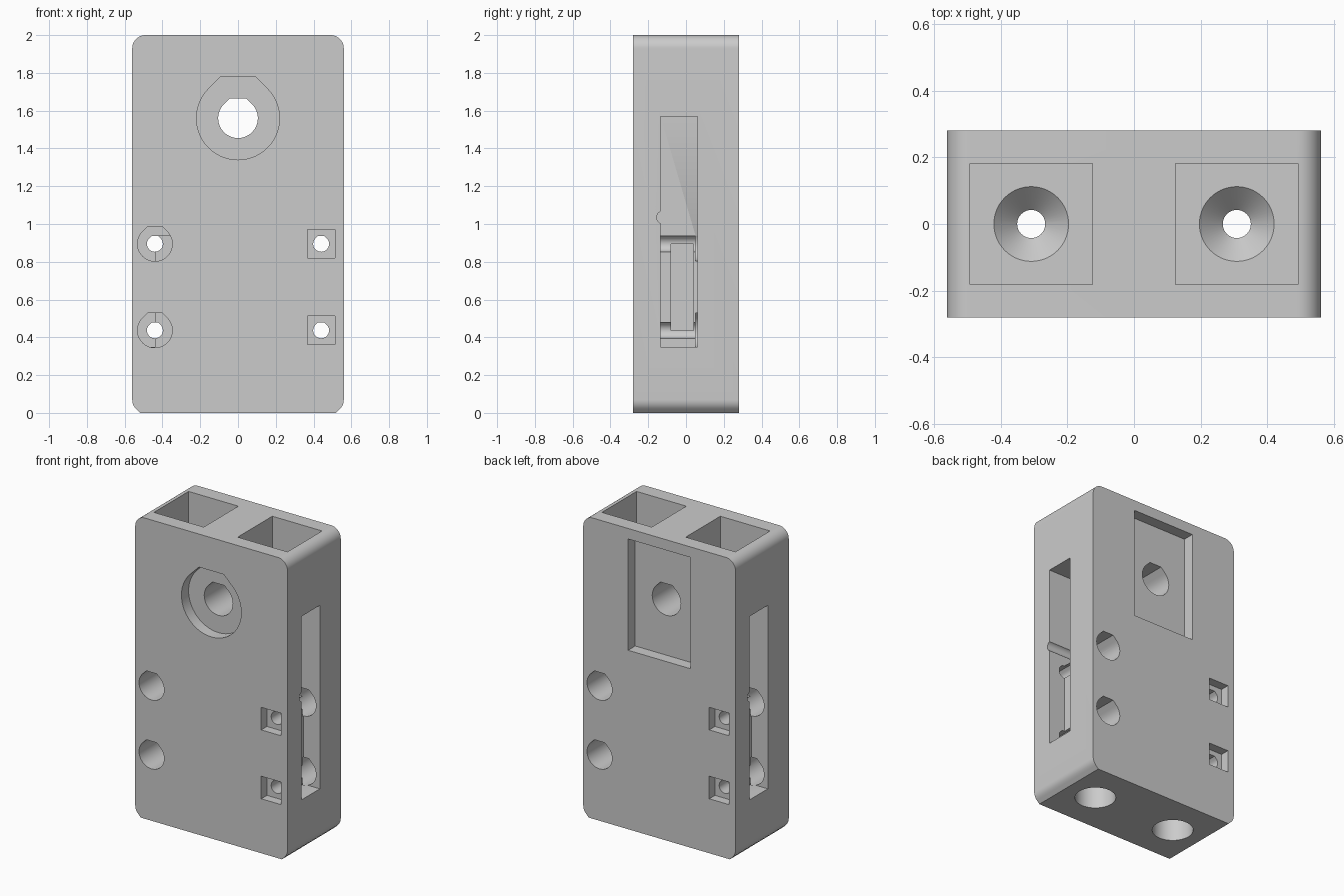
import bpy
import bmesh
import math

if "Cube" in bpy.data.objects:
    bpy.data.objects.remove(bpy.data.objects["Cube"], do_unlink=True)

HALF_W, HALF_D, HEIGHT = 0.56, 0.28, 2.0
OUT = 0.1  # how far cutters reach past the surface


def make_object(name, bm):
    bmesh.ops.recalc_face_normals(bm, faces=bm.faces)
    mesh = bpy.data.meshes.new(name)
    bm.to_mesh(mesh)
    bm.free()
    obj = bpy.data.objects.new(name, mesh)
    bpy.context.collection.objects.link(obj)
    return obj


def loft(name, rings):
    """Skin a list of equal rings and cap both ends."""
    bm = bmesh.new()
    rows = [[bm.verts.new(p) for p in ring] for ring in rings]
    n = len(rows[0])
    for low, high in zip(rows, rows[1:]):
        for i in range(n):
            j = (i + 1) % n
            bm.faces.new((low[i], low[j], high[j], high[i]))
    bm.faces.new(rows[0])
    bm.faces.new(rows[-1])
    return make_object(name, bm)


def prism(name, profile, start, end, axis="y", turned=False):
    """Extrude a 2D profile along an axis, optionally turned half round z."""
    s = -1 if turned else 1
    place = {
        "x": lambda a, b, d: (s * d, s * a, b),
        "y": lambda a, b, d: (s * a, s * d, b),
        "z": lambda a, b, d: (s * a, s * b, d),
    }[axis]
    return loft(name, [[place(a, b, d) for a, b in profile] for d in (start, end)])


def rect(a0, b0, a1, b1):
    return [(a0, b0), (a1, b0), (a1, b1), (a0, b1)]


def arc(cx, cz, r, first, last, steps):
    return [(cx + r * math.cos(math.radians(first + (last - first) * i / steps)),
             cz + r * math.sin(math.radians(first + (last - first) * i / steps)))
            for i in range(steps + 1)]


def roofed_circle(cx, cz, r):
    """Circle with 45 degree shoulders and a flat top."""
    flat = r * math.tan(math.pi / 8)
    return arc(cx, cz, r, 135, 405, 42) + [(cx + flat, cz + r), (cx - flat, cz + r)]


def circle(r, z, cx, n=56):
    return [(cx + r * math.cos(math.tau * i / n), r * math.sin(math.tau * i / n), z)
            for i in range(n)]


# Block: rounded upper corners, chamfered round lower corners
R = 0.07
right_side = ([(HALF_W - R + R * math.tan(math.pi / 8), 0)]
              + arc(HALF_W - R, R, R, -45, 0, 6)
              + arc(HALF_W - R, HEIGHT - R, R, 0, 90, 12))
outline = right_side + [(-x, z) for x, z in reversed(right_side)]
block = prism("block", outline, -HALF_D, HALF_D)

cutters = []

# Central bore, round front recess and square back recess
cutters.append(prism("centre_bore", roofed_circle(0, 1.56, 0.105),
                     -HALF_D - OUT, HALF_D + OUT))
cutters.append(prism("front_recess", roofed_circle(0, 1.56, 0.22),
                     -HALF_D - OUT, -0.205))
cutters.append(prism("back_recess", rect(-0.23, 1.19, 0.23, 1.93),
                     0.205, HALF_D + OUT))

# Side slots, bolt holes, head bores and nut pockets, repeated by a half turn
SLOT = [(0.44, 0.35), (0.7, 0.35), (0.7, 1.57), (0.36, 1.57), (0.36, 0.94), (0.44, 0.94)]
BOLT_X = 0.44
for turned in (False, True):
    cutters.append(prism("side_slot", SLOT, -0.135, 0.06, turned=turned))
    cutters.append(prism("inner_window", rect(-0.08, 0.435, 0.04, 0.895),
                         0.37, 0.5, "x", turned))
    cutters.append(prism("slot_notch", arc(-0.12, 1.035, 0.035, 0, 345, 23),
                         0.365, 0.7, "x", turned))
    for z in (0.437, 0.895):
        cutters.append(prism("bolt_hole", roofed_circle(BOLT_X, z, 0.042),
                             -HALF_D - OUT, HALF_D + OUT, turned=turned))
        cutters.append(prism("head_bore", roofed_circle(BOLT_X, z, 0.092),
                             0.05, HALF_D + OUT, turned=turned))
        cutters.append(prism("nut_pocket",
                             rect(BOLT_X - 0.073, z - 0.075, BOLT_X + 0.073, z + 0.075),
                             -HALF_D - OUT, -0.22, turned=turned))

# Square top pockets, and round bores with a countersunk passage
ROD = [(0.125, -OUT), (0.125, 0.33), (0.042, 0.33), (0.042, 1.56), (0.112, 1.63), (0.112, 1.7)]
for side in (-1, 1):
    x = side * 0.308
    cutters.append(prism("top_pocket", rect(x - 0.183, -0.182, x + 0.183, 0.182),
                         1.63, HEIGHT + OUT, "z"))
    cutters.append(loft("rod_bore", [circle(r, z, x) for r, z in ROD]))

# Cut everything out of the block
bpy.ops.object.select_all(action="DESELECT")
bpy.context.view_layer.objects.active = block
block.select_set(True)
for cutter in cutters:
    cutter.hide_render = True
    mod = block.modifiers.new("cut", "BOOLEAN")
    mod.operation = "DIFFERENCE"
    mod.solver = "EXACT"
    mod.object = cutter
    bpy.ops.object.modifier_apply(modifier=mod.name)
for cutter in cutters:
    bpy.data.objects.remove(cutter, do_unlink=True)

# Plain grey plastic
grey = bpy.data.materials.new("light_grey")
grey.use_nodes = True
colour = (0.6, 0.6, 0.6, 1)
grey.diffuse_color = colour
grey.node_tree.nodes["Principled BSDF"].inputs["Base Color"].default_value = colour
block.data.materials.clear()
block.data.materials.append(grey)
for face in block.data.polygons:
    face.material_index = 0
bpy.ops.object.shade_smooth_by_angle(angle=math.radians(30))
